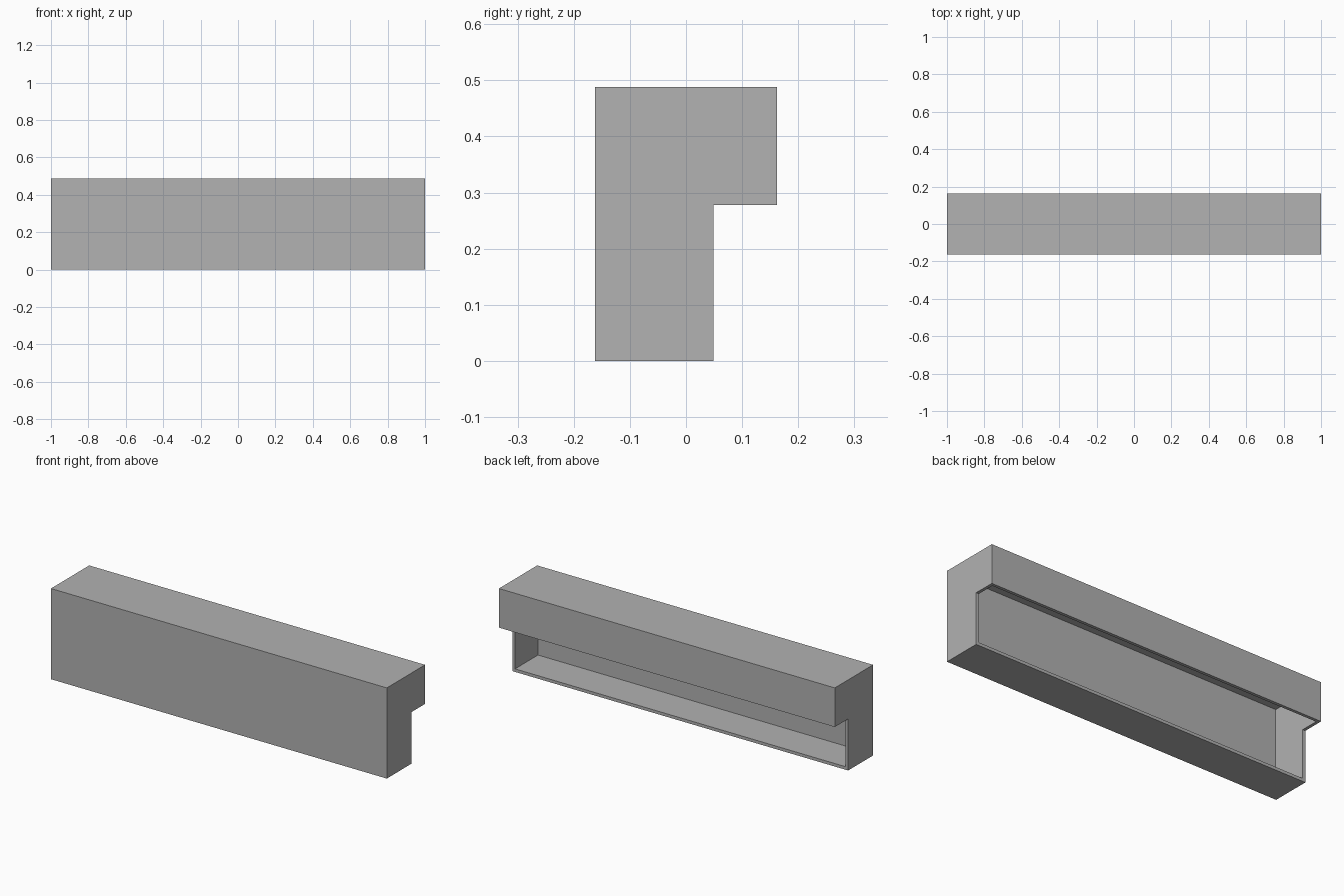
import bpy
import bmesh

cube = bpy.data.objects.get("Cube")
if cube:
    bpy.data.objects.remove(cube)

HALF_LENGTH = 1.0
HALF_DEPTH = 0.1626
HEIGHT = 0.488
STEP_Y, STEP_Z = 0.0488, 0.2775   # inner corner of the overhang
WALL = 0.0163

grey = bpy.data.materials.new("plain grey")
grey.use_nodes = True
colour = (0.445, 0.445, 0.445, 1)
grey.diffuse_color = colour
grey.node_tree.nodes["Principled BSDF"].inputs["Base Color"].default_value = colour


def prism(name, profile, half_length):
    """Extrude a (y, z) profile along x, centred on x = 0."""
    bm = bmesh.new()
    face = bm.faces.new([bm.verts.new((-half_length, y, z)) for y, z in profile])
    result = bmesh.ops.extrude_face_region(bm, geom=[face])
    verts = [g for g in result["geom"] if isinstance(g, bmesh.types.BMVert)]
    bmesh.ops.translate(bm, verts=verts, vec=(2 * half_length, 0, 0))
    bmesh.ops.recalc_face_normals(bm, faces=bm.faces)
    mesh = bpy.data.meshes.new(name)
    bm.to_mesh(mesh)
    bm.free()
    mesh.materials.append(grey)
    obj = bpy.data.objects.new(name, mesh)
    bpy.context.collection.objects.link(obj)
    return obj


# Outer casing with an overhanging upper back
casing = prism("casing_shell", [
    (-HALF_DEPTH, 0), (STEP_Y, 0), (STEP_Y, STEP_Z),
    (HALF_DEPTH, STEP_Z), (HALF_DEPTH, HEIGHT), (-HALF_DEPTH, HEIGHT),
], HALF_LENGTH)

# Hollow: leaves thin walls, opens the lower back and the overhang's underside
inner = HALF_DEPTH - WALL
cavity = prism("cavity_cutter", [
    (-inner, WALL), (inner, WALL), (inner, HEIGHT - WALL), (-inner, HEIGHT - WALL),
], HALF_LENGTH - WALL)
cavity.hide_render = True
cavity.display_type = 'WIRE'

cut = casing.modifiers.new("hollow", 'BOOLEAN')
cut.operation = 'DIFFERENCE'
cut.solver = 'EXACT'
cut.object = cavity
